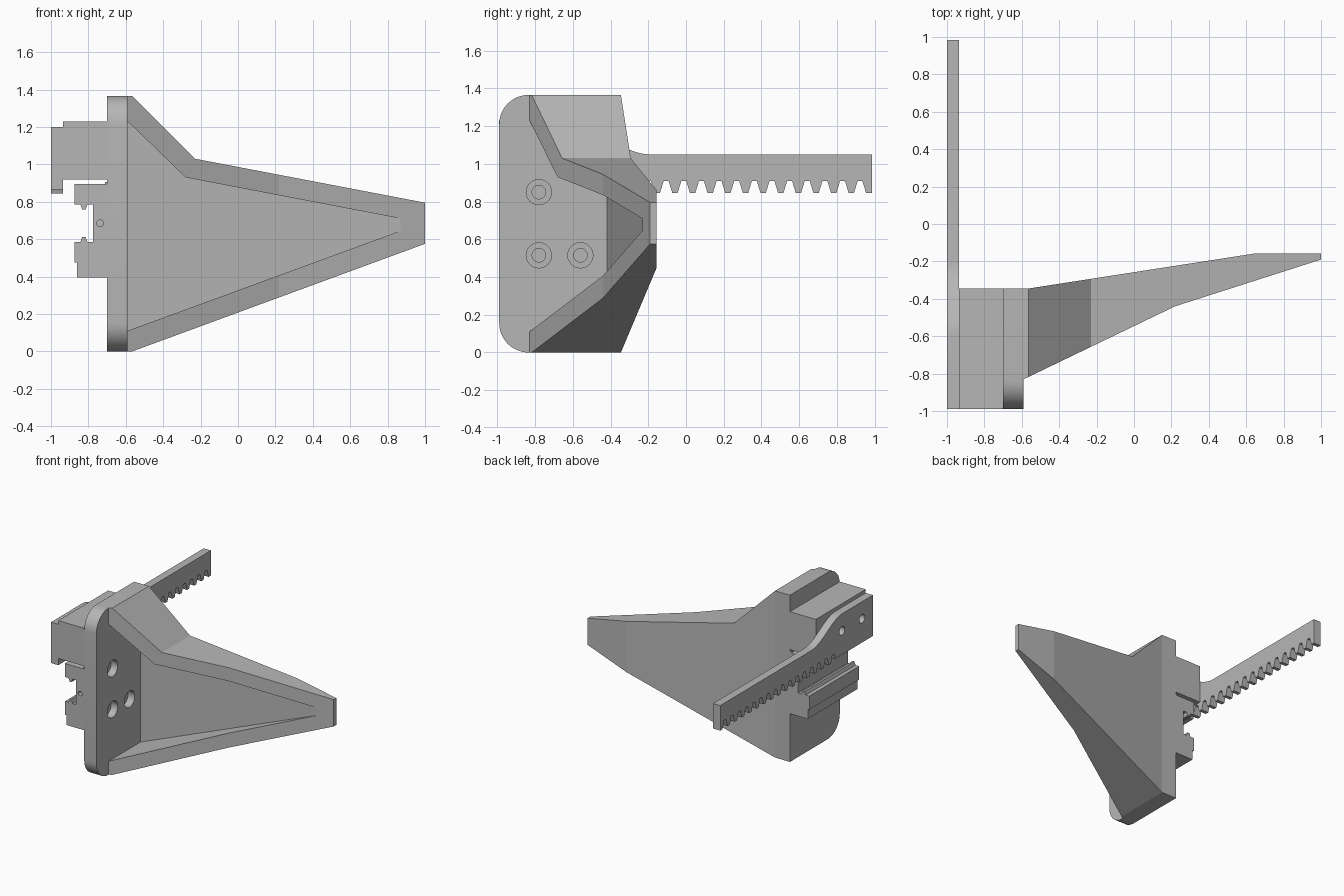
import bpy
import bmesh
import math

cube = bpy.data.objects.get("Cube")
if cube:
    bpy.data.objects.remove(cube, do_unlink=True)

grey = bpy.data.materials.new("plain grey")
grey.use_nodes = True
colour = (0.47, 0.47, 0.47, 1)
grey.diffuse_color = colour
grey.node_tree.nodes["Principled BSDF"].inputs["Base Color"].default_value = colour

PLACE = {
    "x": lambda a, b, d: (d, a, b),
    "y": lambda a, b, d: (a, d, b),
    "z": lambda a, b, d: (a, b, d),
}


def prism(name, profile, axis, lo, hi):
    """Extrude a 2D profile along an axis."""
    bm = bmesh.new()
    ends = [[bm.verts.new(PLACE[axis](a, b, d)) for a, b in profile] for d in (lo, hi)]
    bm.faces.new(ends[0])
    bm.faces.new(ends[1][::-1])
    n = len(profile)
    for i in range(n):
        j = (i + 1) % n
        bm.faces.new((ends[0][i], ends[1][i], ends[1][j], ends[0][j]))
    bmesh.ops.recalc_face_normals(bm, faces=bm.faces)
    mesh = bpy.data.meshes.new(name)
    bm.to_mesh(mesh)
    bm.free()
    mesh.materials.append(grey)
    obj = bpy.data.objects.new(name, mesh)
    bpy.context.collection.objects.link(obj)
    return obj


def box(name, a, b, axis, lo, hi):
    return prism(name, [(a[0], b[0]), (a[1], b[0]), (a[1], b[1]), (a[0], b[1])], axis, lo, hi)


def arc(ca, cb, r, start, end, steps):
    angles = [math.radians(start + (end - start) * i / steps) for i in range(steps + 1)]
    return [(ca + r * math.cos(t), cb + r * math.sin(t)) for t in angles]


def drill(a, b, r, axis, lo, hi):
    return prism("drill", arc(a, b, r, 0, 345, 23), axis, lo, hi)


def combine(obj, tool, operation):
    """Apply a boolean and discard the tool."""
    mod = obj.modifiers.new("cut", "BOOLEAN")
    mod.object, mod.operation, mod.solver = tool, operation, "EXACT"
    graph = bpy.context.evaluated_depsgraph_get()
    mesh = bpy.data.meshes.new_from_object(obj.evaluated_get(graph))
    obj.modifiers.clear()
    obj.data = mesh
    bpy.data.objects.remove(tool, do_unlink=True)


FRONT, BACK = -0.99, -0.345
TOP = 1.365
OUT, FACE = -0.70, -0.59
R = 0.155

# Mounting plate with two rounded front corners and counterbored screw holes
outline = [(BACK, 0), (BACK, TOP)]
outline += arc(FRONT + R, TOP - R, R, 90, 180, 12)
outline += arc(FRONT + R, R, R, 180, 270, 12)
plate = prism("mounting_plate", outline, "x", OUT, FACE)
for y, z in ((-0.78, 0.85), (-0.78, 0.515), (-0.56, 0.515)):
    combine(plate, drill(y, z, 0.067, "x", FACE - 0.06, FACE + 0.1), "DIFFERENCE")
    combine(plate, drill(y, z, 0.036, "x", OUT - 0.1, FACE), "DIFFERENCE")

# Tapered finger: side outline crossed with its depth outline
finger = prism("finger", [(FACE, 0), (-0.565, 0), (1, 0.575), (1, 0.795),
                          (-0.23, 1.03), (-0.565, TOP), (FACE, TOP)], "y", -1.2, 0.2)
depth = prism("depth", [(-0.7, -0.883), (0.22, -0.44), (1.1, -0.158), (1.1, -0.157),
                        (0.65, -0.157), (-0.565, BACK), (-0.7, BACK)], "z", -0.2, 1.6)
combine(finger, depth, "INTERSECT")

# Hollow in the finger, leaving a rim and a sloping floor
hollow = prism("hollow", [(-0.62, 0.099), (0.87, 0.645), (0.87, 0.71),
                          (-0.28, 0.93), (-0.62, 1.259)], "y", -1.2, 0)
floor = prism("floor", [(-0.7, -1.1), (0.9, -1.1), (0.9, -0.223), (-0.7, -0.434)],
              "z", -0.2, 1.6)
combine(hollow, floor, "INTERSECT")
combine(finger, hollow, "DIFFERENCE")

# Block that carries the rack
box("rack_mount_block", (-0.935, OUT), (0.92, 1.23), "y", FRONT, BACK)

# Toothed rack: raised head, S-curve, straight bar, teeth underneath
END, PITCH, TIP, ROOT = 0.985, 0.0935, 0.845, 0.91
side = [(FRONT, 0.865), (FRONT, 1.2)]
for i in range(17):
    t = i / 16
    side.append((-0.6 + 0.41 * t, 1.125 + 0.075 * math.cos(math.pi * t)))
side += [(END, 1.05), (END, TIP), (0.955, TIP), (0.934, ROOT)]
for k in range(1, 16):
    c = 0.97 - PITCH * k
    side += [(c + 0.034, ROOT), (c + 0.014, TIP), (c - 0.014, TIP), (c - 0.034, ROOT)]
side += [(-0.49, ROOT), (-0.5, 0.865)]
rack = prism("toothed_rack", side, "x", -1, -0.935)
for y in (-0.85, -0.59):
    combine(rack, drill(y, 1.06, 0.035, "x", -1.1, -0.9), "DIFFERENCE")

# Sliding carriage: C-shaped section with a small lip on each jaw
MID = 0.685
jaw = [(-0.775, 0.1), (-0.805, 0.1), (-0.815, 0.073), (-0.833, 0.073),
       (-0.843, 0.1), (-0.875, 0.1), (-0.875, 0.21), (OUT, 0.21)]
section = [(x, MID + h) for x, h in jaw] + [(x, MID - h) for x, h in reversed(jaw)]
carriage = prism("sliding_carriage", section, "y", FRONT, BACK)
combine(carriage, drill(-0.737, MID, 0.018, "y", FRONT - 0.1, FRONT + 0.1), "DIFFERENCE")

# Ledge under the carriage and a thin backing strip behind it
box("carriage_ledge", (-0.862, OUT), (0.395, 0.475), "y", FRONT, BACK)
box("backing_strip", (-0.712, OUT), (0.475, 0.905), "y", FRONT + 0.01, BACK)

# Smooth the curved walls, keep the edges sharp
bpy.ops.object.select_all(action="DESELECT")
for obj in (plate, rack):
    obj.select_set(True)
bpy.context.view_layer.objects.active = plate
bpy.ops.object.shade_smooth_by_angle(angle=math.radians(20))
